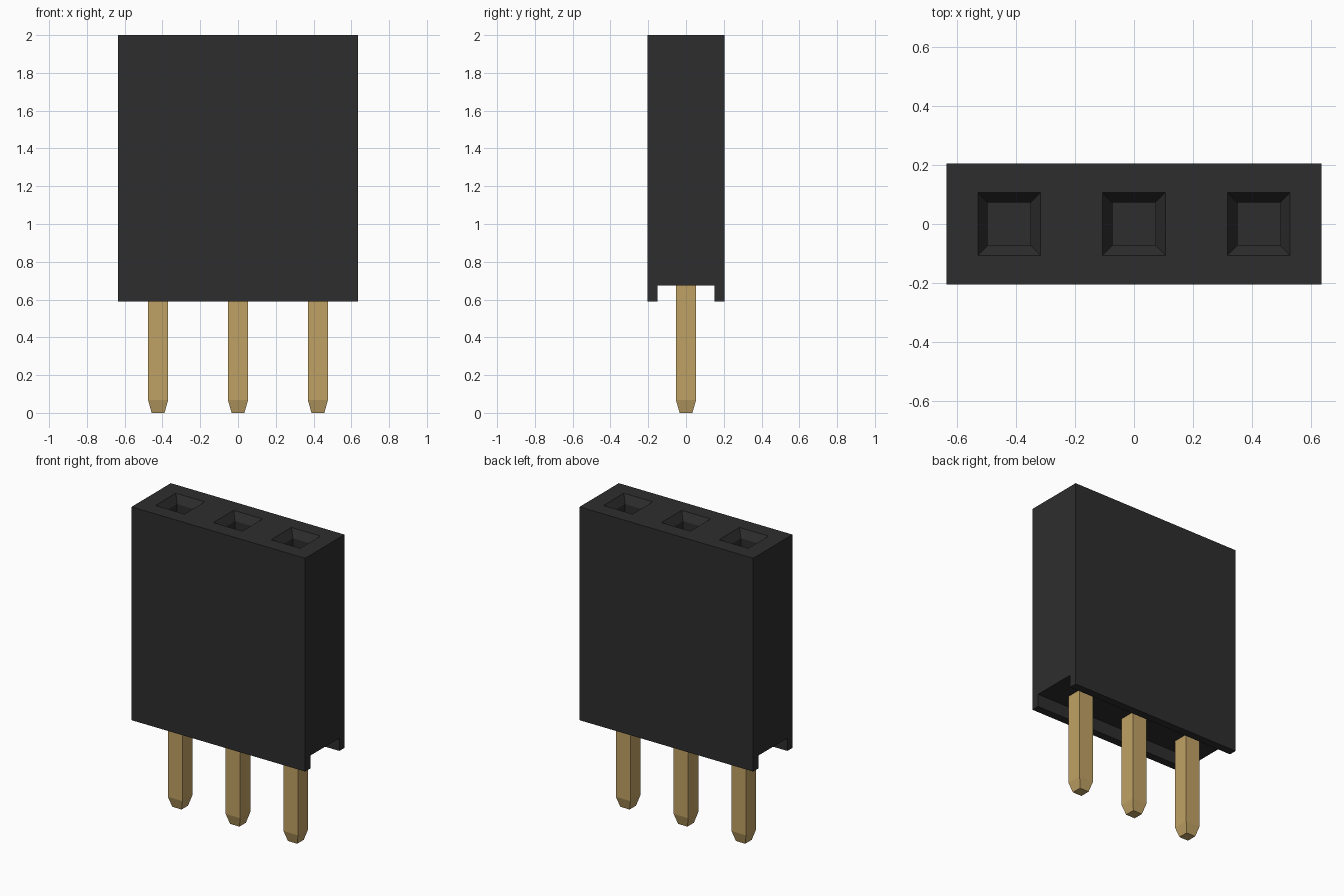
import bpy
import bmesh

if "Cube" in bpy.data.objects:
    bpy.data.objects.remove(bpy.data.objects["Cube"])

PITCH = 0.423
PIN_XS = [-PITCH, 0, PITCH]
HALF_LENGTH, HALF_DEPTH = 0.635, 0.205
BASE, CEILING, TOP = 0.59, 0.675, 2.0


def make_material(name, color, roughness):
    mat = bpy.data.materials.new(name)
    mat.use_nodes = True
    mat.diffuse_color = color
    shader = mat.node_tree.nodes["Principled BSDF"]
    shader.inputs["Base Color"].default_value = color
    shader.inputs["Roughness"].default_value = roughness
    return mat


def make_object(name, bm, mat):
    bmesh.ops.recalc_face_normals(bm, faces=bm.faces)
    mesh = bpy.data.meshes.new(name)
    bm.to_mesh(mesh)
    bm.free()
    mesh.materials.append(mat)
    obj = bpy.data.objects.new(name, mesh)
    bpy.context.collection.objects.link(obj)
    return obj


def add_square_loft(bm, x, sections):
    """Closed square column from (height, half width) sections."""
    rings = [[bm.verts.new((x + sx * h, sy * h, z))
              for sx, sy in ((-1, -1), (1, -1), (1, 1), (-1, 1))]
             for z, h in sections]
    for low, high in zip(rings, rings[1:]):
        for i in range(4):
            j = (i + 1) % 4
            bm.faces.new((low[i], low[j], high[j], high[i]))
    bm.faces.new(rings[0][::-1])
    bm.faces.new(rings[-1])


plastic = make_material("black plastic", (0.027, 0.027, 0.027, 1), 0.6)
gold = make_material("gold metal", (0.53, 0.36, 0.13, 1), 0.4)

# Housing: channelled profile extruded along its length
bm = bmesh.new()
half = [(HALF_DEPTH, TOP), (HALF_DEPTH, BASE), (0.152, BASE), (0.152, CEILING)]
profile = half + [(-y, z) for y, z in reversed(half)]
end = bm.faces.new([bm.verts.new((-HALF_LENGTH, y, z)) for y, z in profile])
extruded = bmesh.ops.extrude_face_region(bm, geom=[end])["geom"]
bmesh.ops.translate(bm, vec=(2 * HALF_LENGTH, 0, 0),
                    verts=[v for v in extruded if isinstance(v, bmesh.types.BMVert)])
housing = make_object("housing", bm, plastic)

# Sockets: square wells with a chamfered mouth
bm = bmesh.new()
for x in PIN_XS:
    add_square_loft(bm, x, [(1.2, 0.073), (TOP - 0.05, 0.073),
                            (TOP, 0.106), (TOP + 0.1, 0.106)])
cutter = make_object("socket_cutter", bm, plastic)
cutter.hide_render = True
cut = housing.modifiers.new("sockets", "BOOLEAN")
cut.operation = "DIFFERENCE"
cut.solver = "EXACT"
cut.object = cutter
bpy.context.view_layer.objects.active = housing
bpy.ops.object.modifier_apply(modifier=cut.name)
bpy.data.objects.remove(cutter)

# Pins: square posts with tapered tips
for name, x in zip(("right_pin", "middle_pin", "left_pin"), PIN_XS):
    bm = bmesh.new()
    add_square_loft(bm, x, [(0, 0.034), (0.068, 0.053), (CEILING + 0.03, 0.053)])
    make_object(name, bm, gold)
